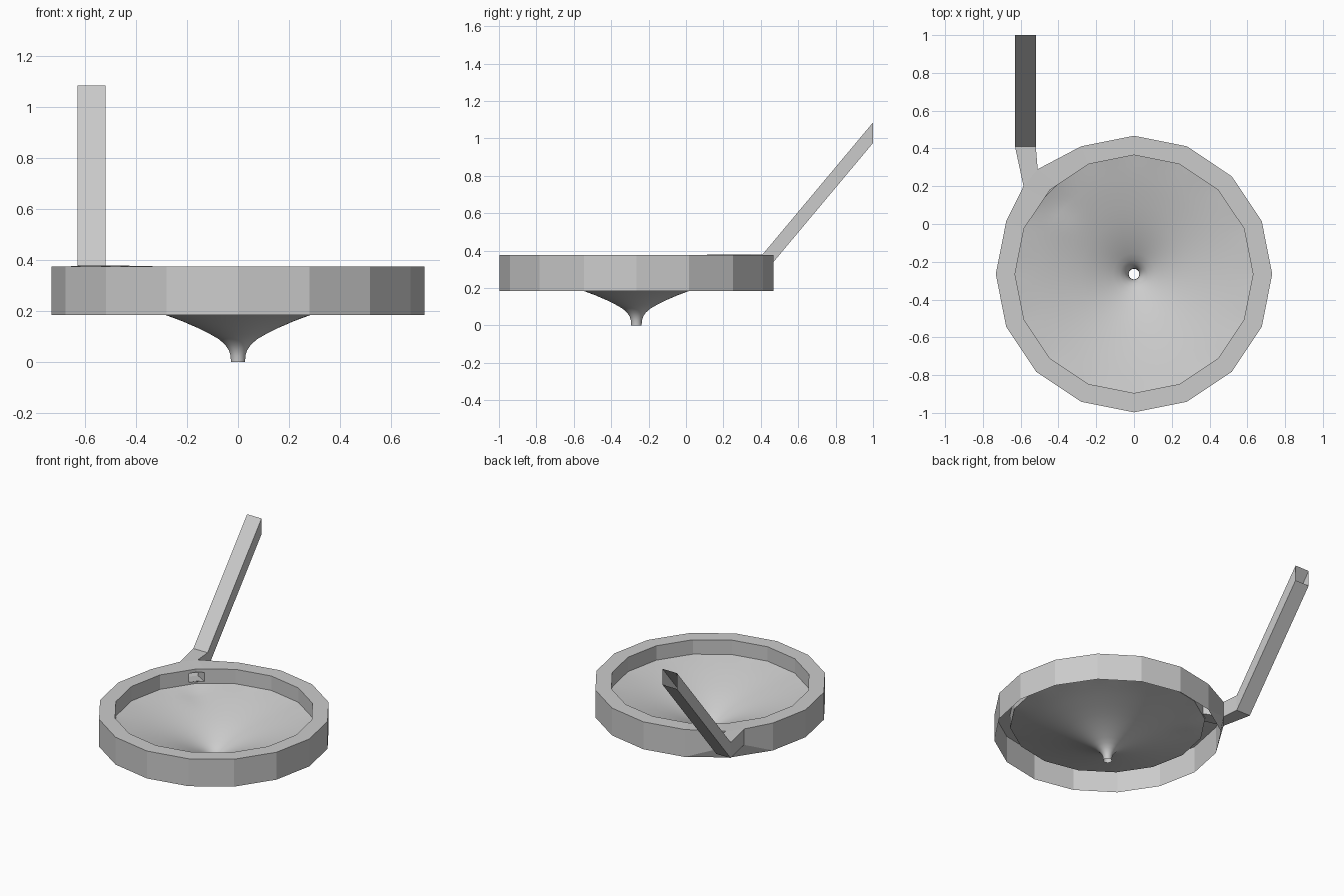
import bpy, bmesh, math

if "Cube" in bpy.data.objects:
    bpy.data.objects.remove(bpy.data.objects["Cube"])

CY, RO, RI = -0.265, 0.732, 0.63      # ring centre and radii
ZB, ZT, ZE = 0.185, 0.375, 0.275      # wall bottom, rim, bowl edge


def make(name, verts, faces, smooth=False):
    mesh = bpy.data.meshes.new(name)
    mesh.from_pydata(verts, [], faces)
    bm = bmesh.new()
    bm.from_mesh(mesh)
    bmesh.ops.remove_doubles(bm, verts=bm.verts, dist=1e-5)
    bmesh.ops.recalc_face_normals(bm, faces=bm.faces)
    for f in bm.faces:
        f.smooth = smooth
    bm.to_mesh(mesh)
    bm.free()
    obj = bpy.data.objects.new(name, mesh)
    bpy.context.collection.objects.link(obj)
    return obj


def polar(r, deg):
    a = math.radians(deg)
    return (r * math.cos(a), CY + r * math.sin(a))


def poly_radius(deg):
    off = (deg % 22.5) - 11.25
    return RI * math.cos(math.pi / 16) / math.cos(math.radians(off))


# Outlines starting after the chute corner (135 degrees) and ending before it
angles = [135 + 22.5 * i for i in range(1, 16)]
A, B = (-0.51, 0.29), (-0.585, 0.20)          # chute mouth on the outer wall
M = ((A[0] + B[0]) / 2, (A[1] + B[1]) / 2)
V = polar(RO, 135)
a, m, b = [polar(poly_radius(d), d) for d in (130.5, 135, 139.5)]
LOW, HIGH = 0.27, 0.38                        # mouth heights, outer
ILOW, IHIGH = 0.29, 0.352                     # mouth heights, inner

# Ring: outer wall, rim and inner wall, open underneath
verts, faces = [], []


def face(*pts):
    n = len(verts)
    verts.extend(pts)
    faces.append(tuple(range(n, n + len(pts))))


def at(p, z):
    return (p[0], p[1], z)


outer = [polar(RO, d) for d in angles]
inner = [polar(RI, d) for d in angles]
for i in range(14):
    o, p, q, r = outer[i], outer[i + 1], inner[i], inner[i + 1]
    face(at(o, ZB), at(p, ZB), at(p, ZT), at(o, ZT))
    face(at(o, ZT), at(p, ZT), at(r, ZT), at(q, ZT))
    face(at(q, ZT), at(r, ZT), at(r, ZE), at(q, ZE))
# wall bulging out to the chute mouth on both sides
for o, q, P, p in ((outer[-1], inner[-1], A, a), (outer[0], inner[0], B, b)):
    face(at(o, ZB), at(V, ZB), at(P, LOW))
    face(at(o, ZB), at(P, LOW), at(o, ZT))
    face(at(o, ZT), at(P, LOW), at(P, HIGH))
    face(at(o, ZT), at(P, HIGH), at(p, ZT), at(q, ZT))
    face(at(q, ZT), at(p, ZT), at(p, ZE), at(q, ZE))
face(at(V, ZB), at(A, LOW), at(B, LOW))
# rim and inner wall around the slot
for P, p in ((A, a), (B, b)):
    face(at(P, HIGH), at(M, HIGH), at(m, ZT), at(p, ZT))
    face(at(p, ZT), at(m, ZT), at(m, IHIGH), at(p, IHIGH))
    face(at(p, ILOW), at(m, ILOW), at(m, ZE), at(p, ZE))
make("ring_wall", verts, faces)

# Chute: open square tube through four cross-sections
sections = [
    ((-0.52, 1.0), (-0.63, 1.0), 0.975, 1.085),
    ((-0.52, 0.41), (-0.63, 0.41), 0.27, 0.38),
    (A, B, LOW, HIGH),
    (a, b, ILOW, IHIGH),
]
verts = []
for p, q, lo, hi in sections:
    verts += [at(p, lo), at(q, lo), at(q, hi), at(p, hi)]
faces = [(4 * s + k, 4 * s + (k + 1) % 4, 4 * s + 4 + (k + 1) % 4, 4 * s + 4 + k)
         for s in range(3) for k in range(4)]
make("chute", verts, faces)

# Funnel bowl: smooth revolved profile, outer loop fitted to the ring
profile = [(0.028, 0), (0.029, 0.025), (0.036, 0.047), (0.05, 0.068), (0.075, 0.09),
           (0.11, 0.11), (0.16, 0.135), (0.22, 0.161), (0.285, 0.185), (0.36, 0.208),
           (0.44, 0.231), (0.51, 0.249), (0.57, 0.263), (RI, ZE)]
SEG = 96
verts, faces = [], []
for j, (r, z) in enumerate(profile):
    for i in range(SEG):
        d = 360 * i / SEG
        last = j == len(profile) - 1
        x, y = polar(poly_radius(d) if last else r, d)
        # shallow groove below the chute mouth
        dip = 0 if last else 0.012 * math.exp(-((x + 0.40) ** 2 + (y - 0.10) ** 2) / 0.006)
        verts.append((x, y, z - dip))
for j in range(len(profile) - 1):
    for i in range(SEG):
        k = (i + 1) % SEG
        faces.append((j * SEG + i, j * SEG + k, (j + 1) * SEG + k, (j + 1) * SEG + i))
make("funnel_bowl", verts, faces, smooth=True)
